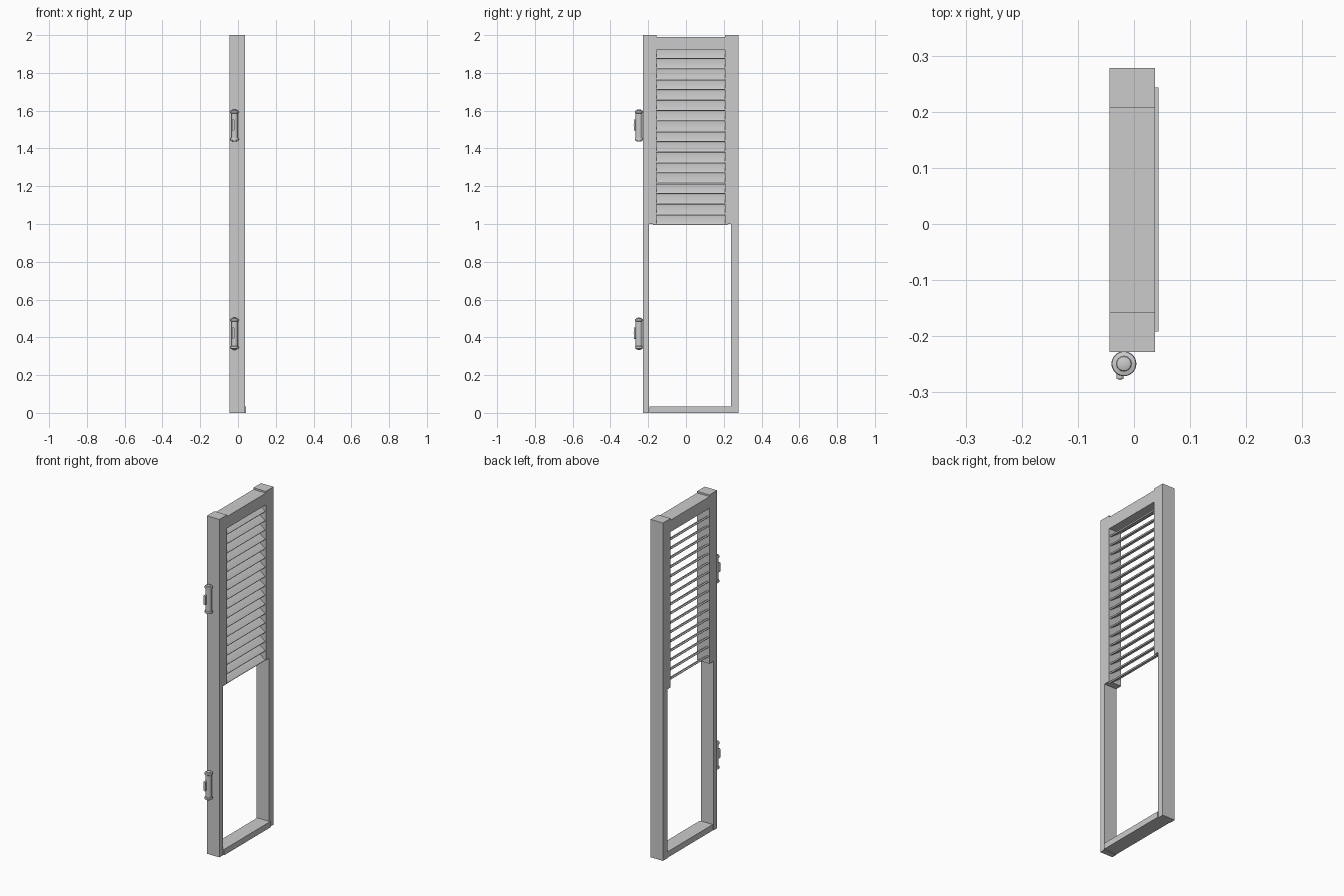
import bpy, bmesh, math
from mathutils import Vector

if "Cube" in bpy.data.objects:
    bpy.data.objects.remove(bpy.data.objects["Cube"])

X0, X1 = -0.044, 0.0375      # frame depth


def finish(name, bm, smooth=False):
    bmesh.ops.recalc_face_normals(bm, faces=bm.faces)
    me = bpy.data.meshes.new(name)
    bm.to_mesh(me)
    bm.free()
    ob = bpy.data.objects.new(name, me)
    bpy.context.collection.objects.link(ob)
    if smooth:
        bpy.ops.object.select_all(action='DESELECT')
        ob.select_set(True)
        bpy.context.view_layer.objects.active = ob
        bpy.ops.object.shade_smooth_by_angle(angle=math.radians(35))
    return ob


def prism(name, pts, direction, smooth=False):
    """Extrude a closed outline along a direction."""
    bm = bmesh.new()
    f = bm.faces.new([bm.verts.new(p) for p in pts])
    r = bmesh.ops.extrude_face_region(bm, geom=[f])
    vs = [g for g in r['geom'] if isinstance(g, bmesh.types.BMVert)]
    bmesh.ops.translate(bm, verts=vs, vec=Vector(direction))
    return finish(name, bm, smooth)


def box(name, x, y, z):
    pts = [(x[0], y[0], z[0]), (x[1], y[0], z[0]), (x[1], y[1], z[0]), (x[0], y[1], z[0])]
    return prism(name, pts, (0, 0, z[1] - z[0]))


def lathe(name, profile, centre, n=32):
    """Spin (radius, z) points around a vertical axis."""
    bm = bmesh.new()
    rings = []
    for r, z in profile:
        rings.append([bm.verts.new((centre[0] + r * math.cos(2 * math.pi * i / n),
                                    centre[1] + r * math.sin(2 * math.pi * i / n),
                                    centre[2] + z)) for i in range(n)])
    for a, b in zip(rings, rings[1:]):
        for i in range(n):
            j = (i + 1) % n
            bm.faces.new((a[i], a[j], b[j], b[i]))
    bm.faces.new(rings[0])
    bm.faces.new(rings[-1])
    return finish(name, bm, True)


# stiles: wide beside the louvres, narrow beside the lower opening
def stile(name, outer, narrow, wide):
    outline = [(outer, 0), (narrow, 0), (narrow, 1.0), (wide, 1.0), (wide, 2.0), (outer, 2.0)]
    prism(name, [(X0, y, z) for y, z in outline], (X1 - X0, 0, 0))


stile("hinge_stile", -0.228, -0.196, -0.157)
stile("latch_stile", 0.278, 0.238, 0.207)

# rails
box("top_rail", (X0, X1), (-0.157, 0.207), (1.92, 1.99))
box("bottom_rail", (-0.041, 0.0435), (-0.192, 0.243), (0.0, 0.035))

# louvre slats: rounded flat bars sloping down towards +x
angle = math.radians(36)
half_len, half_thick = 0.042, 0.005
for k in range(17):
    zc = 1.021 + k * 0.055
    section = []
    for end in (1, -1):
        for i in range(7):
            a = -math.pi / 2 + math.pi * i / 6
            u = end * (half_len - half_thick + half_thick * math.cos(a))
            v = end * half_thick * math.sin(a)
            section.append((-0.003 + u * math.cos(angle) + v * math.sin(angle), -0.176,
                            zc - u * math.sin(angle) + v * math.cos(angle)))
    prism(f"slat_{k + 1}", section, (0, 0.396, 0), True)

# hinges: turned barrel with collars and an oval lever on the front
barrel = [(0.007, -0.085), (0.0125, -0.083), (0.0135, -0.080), (0.021, -0.078),
          (0.0222, -0.075), (0.0222, -0.070), (0.021, -0.067), (0.0175, -0.065),
          (0.0175, 0.065), (0.021, 0.067), (0.0222, 0.070), (0.0222, 0.075),
          (0.021, 0.078), (0.0135, 0.080), (0.0125, 0.083), (0.007, 0.085)]
for label, z in (("lower", 0.419), ("upper", 1.521)):
    lathe(f"{label}_hinge_barrel", barrel, (-0.018, -0.249, z))
    oval = []
    for side in (1, -1):
        for i in range(9):
            a = math.pi * i / 8 + (0 if side > 0 else math.pi)
            oval.append((-0.025 + 0.0065 * math.cos(a), -0.2765,
                         z + 0.003 + side * 0.023 + 0.0065 * math.sin(a)))
    prism(f"{label}_hinge_lever", oval, (0, 0.017, 0), True)
    pin = [(-0.025 + 0.003 * math.cos(math.pi * i / 6), -0.278,
            z + 0.003 + 0.003 * math.sin(math.pi * i / 6)) for i in range(12)]
    prism(f"{label}_hinge_pin", pin, (0, 0.004, 0), True)
